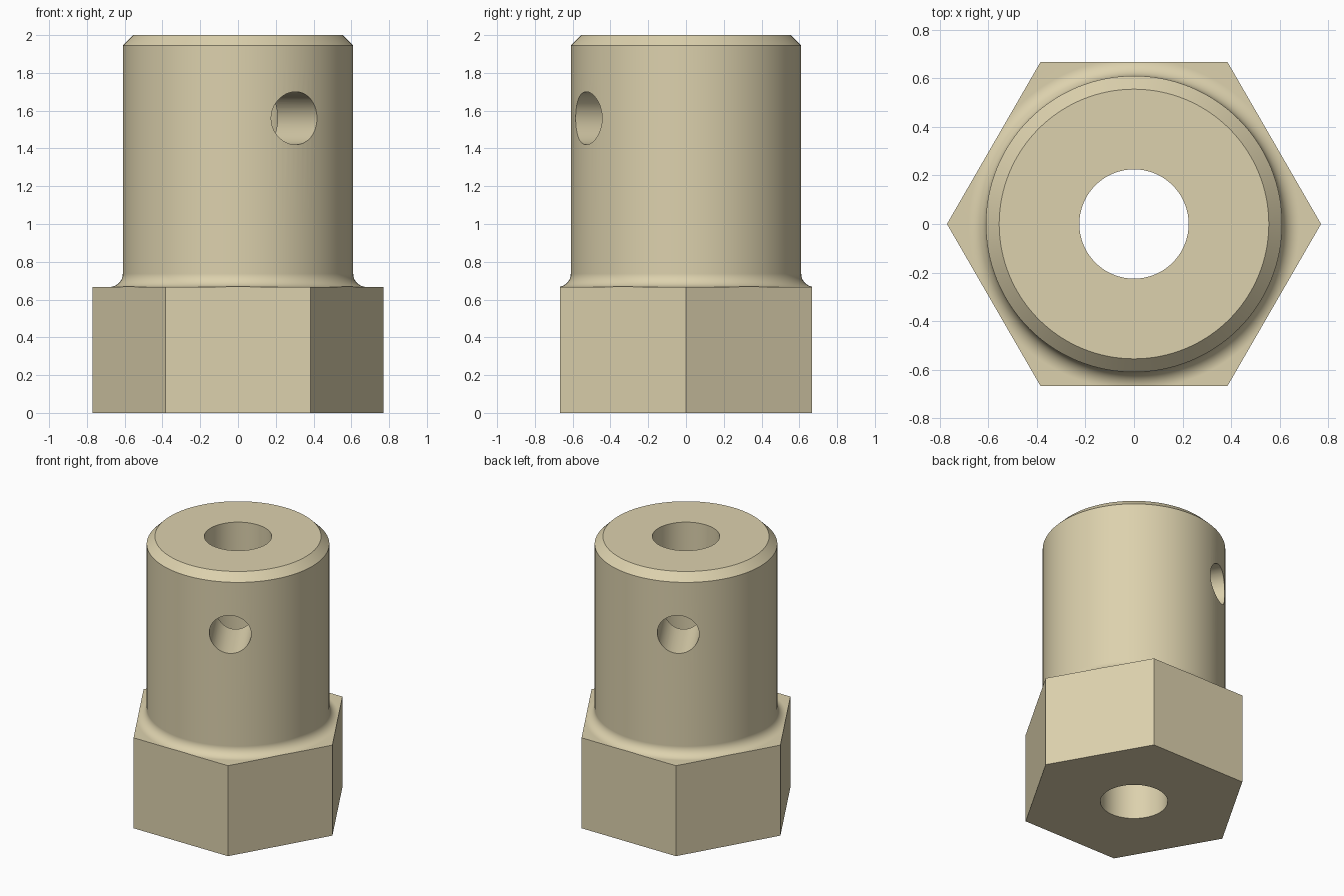
import bpy, bmesh
from math import sin, cos, pi, radians

if "Cube" in bpy.data.objects:
    bpy.data.objects.remove(bpy.data.objects["Cube"])

SEG = 128


def lathe(name, profile, steps):
    """Closed solid of revolution about z, capped at both ends."""
    bm = bmesh.new()
    rings = [[bm.verts.new((r * cos(2 * pi * i / steps), r * sin(2 * pi * i / steps), z))
              for i in range(steps)] for r, z in profile]
    for lo, hi in zip(rings, rings[1:]):
        for i in range(steps):
            j = (i + 1) % steps
            bm.faces.new((lo[i], lo[j], hi[j], hi[i]))
    bm.faces.new(rings[0][::-1])
    bm.faces.new(rings[-1])
    mesh = bpy.data.meshes.new(name)
    bm.to_mesh(mesh)
    bm.free()
    ob = bpy.data.objects.new(name, mesh)
    bpy.context.collection.objects.link(ob)
    return ob


def boolean(target, cutter, operation):
    """Apply a boolean and discard the helper."""
    cutter.hide_render = True
    mod = target.modifiers.new(operation, 'BOOLEAN')
    mod.operation, mod.object, mod.solver = operation, cutter, 'EXACT'
    bpy.context.view_layer.objects.active = target
    bpy.ops.object.modifier_apply(modifier=mod.name)
    bpy.data.objects.remove(cutter)


HEX_R, HEX_H = 0.77, 0.667     # hex corner radius and height
R, FIL, CH = 0.61, 0.07, 0.055  # shaft radius, root fillet, top chamfer
BORE, CROSS = 0.225, 0.14       # axial bore and cross hole radii

# Turned body: oversized flange, root fillet, shaft, chamfered top
fillet = [(R + FIL - FIL * sin(a), HEX_H + FIL - FIL * cos(a))
          for a in (pi / 2 * k / 12 for k in range(13))]
body = lathe("hex_base_bushing",
             [(0.9, 0), (0.9, HEX_H)] + fillet + [(R, 2 - CH), (R - CH, 2)], SEG)

# Trim the flange to a hexagon
boolean(body, lathe("hex_trim", [(HEX_R, -0.5), (HEX_R, 2.5)], 6), 'INTERSECT')

# Axial bore
boolean(body, lathe("bore_cutter", [(BORE, -0.5), (BORE, 2.5)], SEG), 'DIFFERENCE')

# Cross hole right through the shaft, aimed 60 degrees to the right of +x towards the front
cross = lathe("cross_hole_cutter", [(CROSS, -1), (CROSS, 1)], 64)
cross.rotation_euler = (0, radians(90), radians(-60))
cross.location.z = 1.56
bpy.context.view_layer.update()
boolean(body, cross, 'DIFFERENCE')

# Smooth round surfaces, crisp edges
bpy.ops.object.select_all(action='DESELECT')
body.select_set(True)
bpy.context.view_layer.objects.active = body
bpy.ops.object.shade_smooth_by_angle(angle=radians(25))
weighted = body.modifiers.new("weighted_normals", 'WEIGHTED_NORMAL')
weighted.keep_sharp = True

# Pale brass-like colour
mat = bpy.data.materials.new("pale_tan")
mat.diffuse_color = (0.72, 0.64, 0.42, 1)
mat.use_nodes = True
mat.node_tree.nodes["Principled BSDF"].inputs["Base Color"].default_value = mat.diffuse_color
body.data.materials.clear()
body.data.materials.append(mat)
